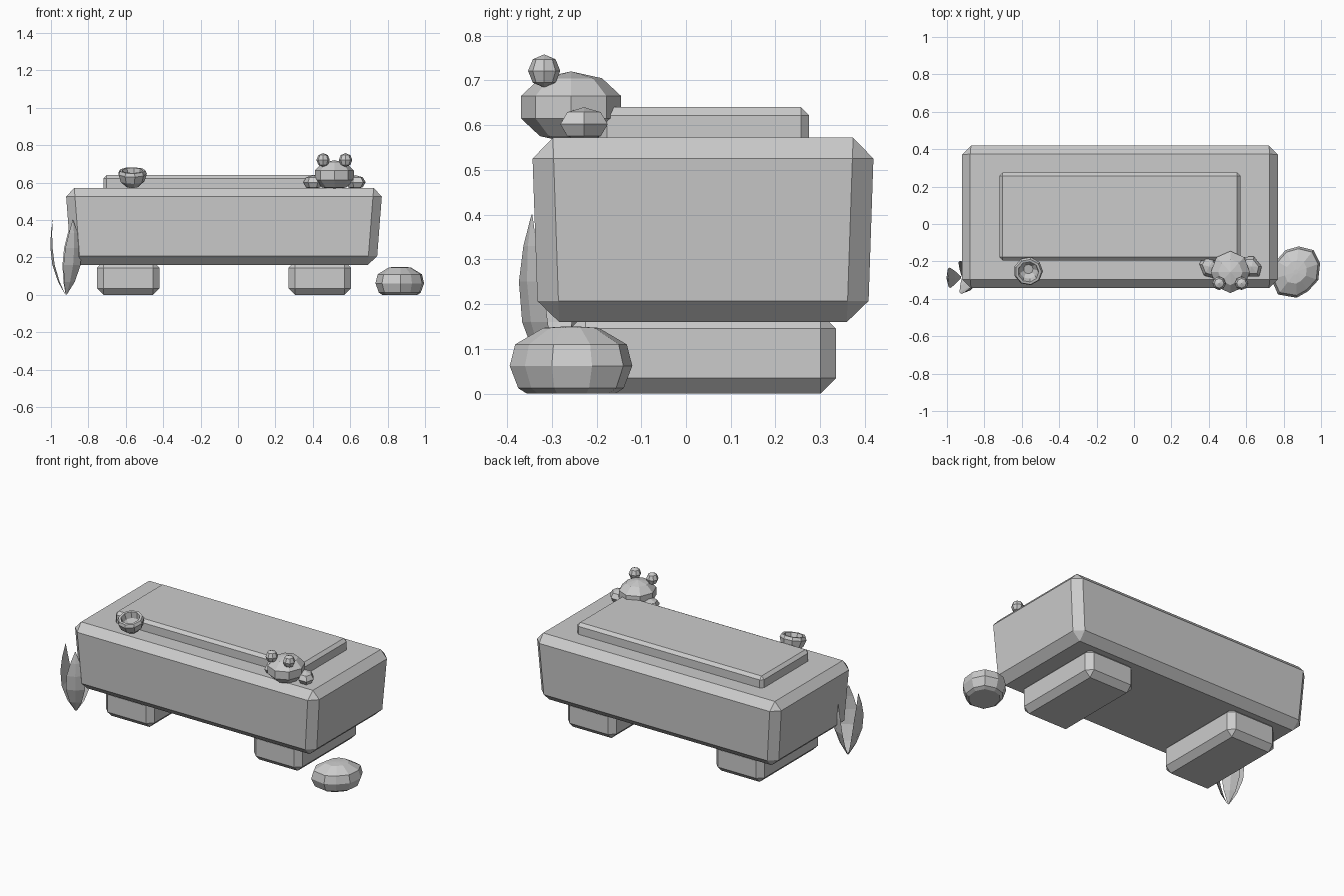
import bpy, bmesh, math
from mathutils import Matrix, Vector

if "Cube" in bpy.data.objects:
    bpy.data.objects.remove(bpy.data.objects["Cube"])

stone = bpy.data.materials.new("plain_grey")
stone.use_nodes = True
GREY = (0.6, 0.6, 0.6, 1)
stone.diffuse_color = GREY
stone.node_tree.nodes["Principled BSDF"].inputs["Base Color"].default_value = GREY


def finish(name, bm, matrix=Matrix()):
    bm.transform(matrix)
    bmesh.ops.recalc_face_normals(bm, faces=bm.faces[:])
    mesh = bpy.data.meshes.new(name)
    bm.to_mesh(mesh)
    bm.free()
    mesh.materials.append(stone)
    ob = bpy.data.objects.new(name, mesh)
    bpy.context.collection.objects.link(ob)
    return ob


def box(name, center, size, bevel, taper=(0, 0)):
    """Chamfered box whose base is drawn in by taper on each side."""
    bm = bmesh.new()
    bmesh.ops.create_cube(bm, size=1)
    for v in bm.verts:
        low = v.co.z < 0
        for i in range(2):
            v.co[i] *= size[i] - (2 * taper[i] if low else 0)
        v.co.z *= size[2]
    bmesh.ops.bevel(bm, geom=bm.edges[:], offset=bevel, segments=1, affect='EDGES')
    return finish(name, bm, Matrix.Translation(center))


def ball(name, center, radii, segments, rings, turn=0):
    bm = bmesh.new()
    bmesh.ops.create_uvsphere(bm, u_segments=segments, v_segments=rings, radius=1)
    m = Matrix.Translation(center) @ Matrix.Rotation(turn, 4, 'Z') @ Matrix.Diagonal((*radii, 1))
    return finish(name, bm, m)


def loft(name, loops, matrix=Matrix()):
    """Skin closed loops of points and cap both ends."""
    bm = bmesh.new()
    rows = [[bm.verts.new(p) for p in loop] for loop in loops]
    for a, b in zip(rows, rows[1:]):
        for i in range(len(a)):
            j = (i + 1) % len(a)
            bm.faces.new((a[i], a[j], b[j], b[i]))
    bm.faces.new(rows[0])
    bm.faces.new(rows[-1])
    return finish(name, bm, matrix)


def ring(radius, z, n):
    return [(radius * math.cos(math.tau * i / n), radius * math.sin(math.tau * i / n), z)
            for i in range(n)]


# Trough: body, raised slab and two feet
box("trough_body", (-0.075, 0.038, 0.366), (1.695, 0.765, 0.412), 0.047, (0.032, 0.014))
box("top_slab", (-0.075, 0.04, 0.59), (1.29, 0.47, 0.1), 0.018)
for side, x in (("right", -0.587), ("left", 0.437)):
    box(side + "_foot", (x, 0.038, 0.09), (0.335, 0.595, 0.18), 0.035)

# Frog: body, eyes and haunches
ball("frog_body", (0.515, -0.257, 0.64), (0.11, 0.118, 0.08), 8, 5)
for side, s in (("right", -1), ("left", 1)):
    ball("frog_eye_" + side, (0.515 + s * 0.06, -0.317, 0.721), (0.036, 0.036, 0.037), 8, 4)
    ball("frog_haunch_" + side, (0.515 + s * 0.113, -0.228, 0.602), (0.05, 0.067, 0.038),
         6, 4, math.radians(30 + s * 8))

# Small hollow bowl tipped to the front
profile = [(0.035, 0), (0.066, 0.03), (0.078, 0.07), (0.07, 0.088), (0.056, 0.088),
           (0.048, 0.05), (0.026, 0.025)]
loft("bowl", [ring(r, z, 9) for r, z in profile],
     Matrix.Translation((-0.565, -0.235, 0.58)) @ Matrix.Rotation(math.radians(14), 4, 'X'))

# Uneven boulder: one outline scaled up through the levels
outline = [(-0.13, -0.04), (-0.105, 0.06), (-0.055, 0.117), (0.015, 0.137), (0.095, 0.117),
           (0.13, 0.047), (0.12, -0.043), (0.065, -0.103), (0.005, -0.137), (-0.095, -0.12)]
levels = [(0.72, 0), (0.86, 0.012), (1, 0.062), (0.91, 0.11), (0.45, 0.147), (0.1, 0.15)]
loft("boulder", [[(x * s, y * s, z) for x, y in outline] for s, z in levels],
     Matrix.Translation((0.865, -0.257, 0)))

# Three bowed, folded leaves fanning out from one root
spine = [(0.004, 0.003, 0.004), (0.035, 0.07, 0.034), (0.062, 0.16, 0.054),
         (0.073, 0.25, 0.05), (0.075, 0.33, 0.028), (0.07, 0.4, 0.002)]
for i, angle in enumerate((-58, 62, 182)):
    loops = []
    for out, z, half in spine:
        fold = half * 0.2
        loops.append([(out, half, z), (out + fold, 0, z), (out, -half, z), (out + fold / 4, 0, z)])
    loft("leaf_%d" % (i + 1), loops,
         Matrix.Translation((-0.92, -0.285, 0)) @ Matrix.Rotation(math.radians(angle), 4, 'Z'))
